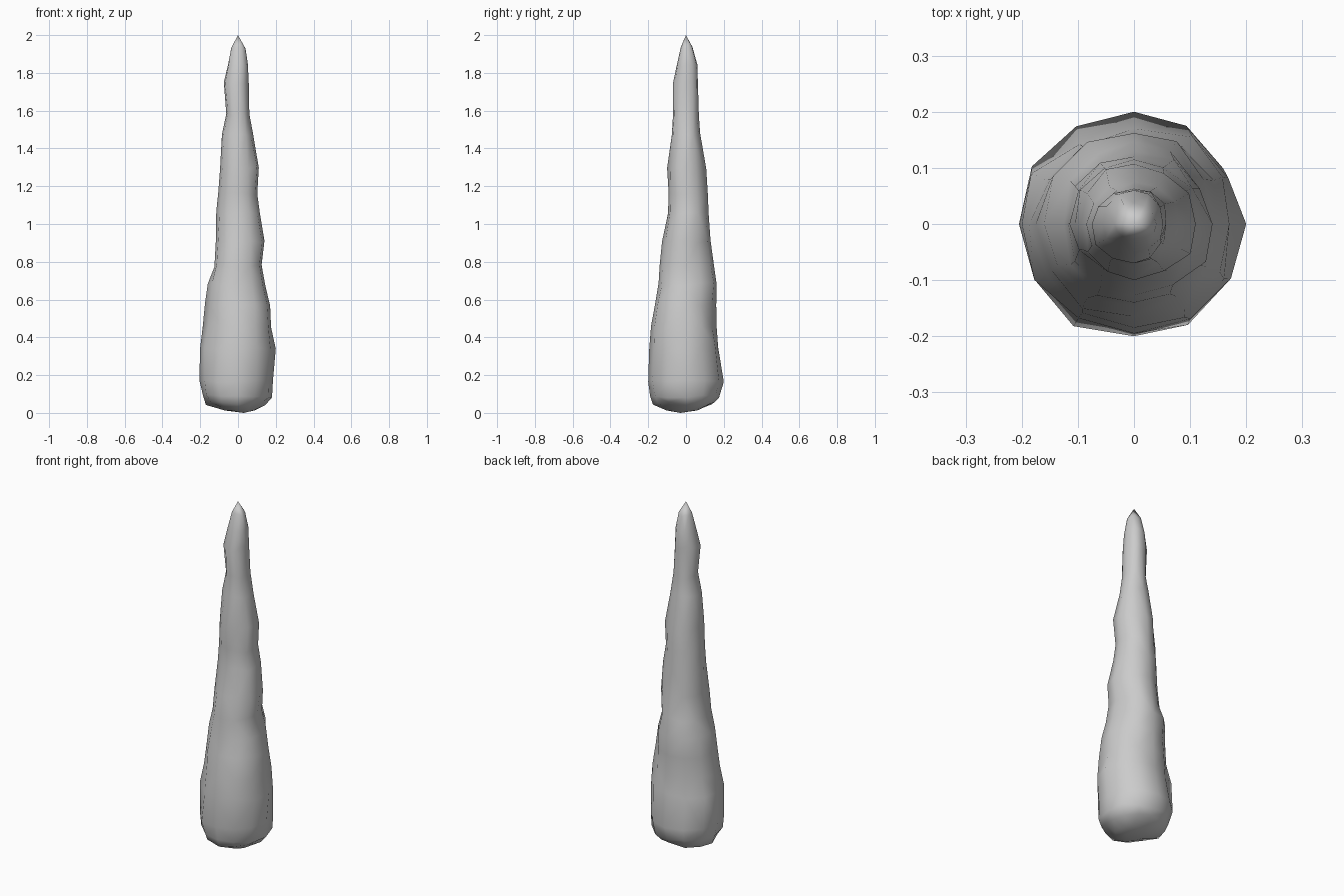
import bpy, bmesh, math, random

default_cube = bpy.data.objects.get("Cube")
if default_cube:
    bpy.data.objects.remove(default_cube, do_unlink=True)

random.seed(4)
SIDES = 12

# Each ring: height, then reach to -x, +x, -y, +y, all in hundredths
RINGS = [
    (5, 17, 14.5, 17.5, 15),
    (9, 18.5, 18, 19, 17.5),
    (17, 20.5, 18.5, 20, 20),
    (34, 20, 20, 19.5, 17),
    (46, 18.7, 17.5, 18.5, 16.2),
    (57, 17.5, 17, 16.5, 16),
    (68, 16, 14.5, 14.5, 16.2),
    (78, 12.5, 12.5, 14, 14.7),
    (91, 11.7, 14, 12.7, 13),
    (106, 11.5, 11.5, 9.5, 12),
    (116, 10.5, 10.2, 9.2, 11.5),
    (130, 9.5, 11, 10, 10.7),
    (147, 8.5, 8, 7.5, 7.5),
    (158, 6.2, 6, 6.8, 6.8),
    (175, 7.5, 5.7, 7, 6.3),
    (184, 5.5, 5.2, 5, 6),
    (193, 3.5, 4, 2.7, 3.8),
]


def make_ring(bm, height, left, right, front, back):
    """Uneven oval whose reach differs on each of its four sides."""
    ring = []
    for i in range(SIDES):
        angle = math.tau * i / SIDES
        c, s = math.cos(angle), math.sin(angle)
        x = c * (right if c > 0 else left)
        y = s * (back if s > 0 else front)
        # lumps on the diagonals, and a little waviness in height
        lump = 1 + random.uniform(-0.04, 0.07) * abs(math.sin(2 * angle))
        wave = random.uniform(-1, 1)
        ring.append(bm.verts.new((x * lump / 100, y * lump / 100, (height + wave) / 100)))
    return ring


def close_end(bm, ring, point):
    end = bm.verts.new(point)
    for i in range(SIDES):
        bm.faces.new((ring[i], ring[(i + 1) % SIDES], end))


# Tapering lumpy spire
bm = bmesh.new()
rings = [make_ring(bm, *row) for row in RINGS]
for lower, upper in zip(rings, rings[1:]):
    for i in range(SIDES):
        j = (i + 1) % SIDES
        bm.faces.new((lower[i], lower[j], upper[j], upper[i]))

# Rounded underside and pointed tip
foot = [bm.verts.new((v.co.x * 0.5 + 0.015, v.co.y * 0.5 - 0.015, 0.013)) for v in rings[0]]
for i in range(SIDES):
    j = (i + 1) % SIDES
    bm.faces.new((foot[i], foot[j], rings[0][j], rings[0][i]))
close_end(bm, foot, (0.03, -0.03, 0))
close_end(bm, rings[-1], (0, 0, 2))

bmesh.ops.triangulate(bm, faces=bm.faces[:])
bmesh.ops.recalc_face_normals(bm, faces=bm.faces[:])
for face in bm.faces:
    face.smooth = True

mesh = bpy.data.meshes.new("stone_spire")
bm.to_mesh(mesh)
bm.free()
spire = bpy.data.objects.new("stone_spire", mesh)
bpy.context.collection.objects.link(spire)

# Pale grey stone
stone = bpy.data.materials.new("grey_stone")
stone.use_nodes = True
colour = (0.6, 0.6, 0.6, 1)
stone.diffuse_color = colour
stone.node_tree.nodes["Principled BSDF"].inputs["Base Color"].default_value = colour
mesh.materials.append(stone)
